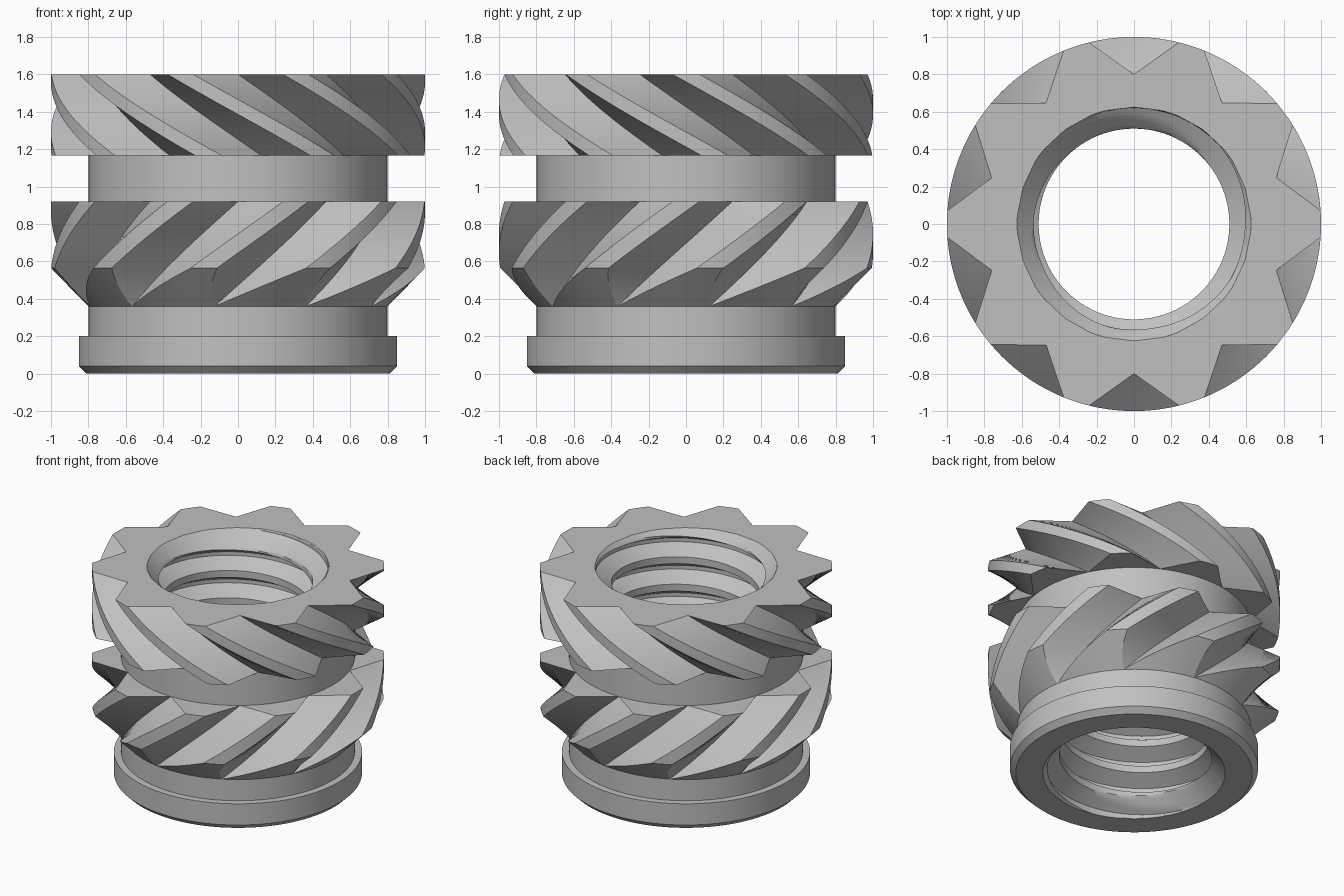
import bpy
import bmesh
from math import sin, cos, pi, radians, sqrt, atan2

cube = bpy.data.objects.get("Cube")
if cube:
    bpy.data.objects.remove(cube)

# Single metal colour
metal = bpy.data.materials.new("grey metal")
metal.use_nodes = True
GREY = (0.53, 0.53, 0.53, 1)
metal.diffuse_color = GREY
metal.node_tree.nodes["Principled BSDF"].inputs["Base Color"].default_value = GREY

HEIGHT = 1.6
CORE = 0.8           # neck radius and knurl root radius
BORE_MOUTH = 0.625
TEETH = 10
PITCH = 2 * pi / TEETH
TWIST = radians(45)


def skin(name, loops, closed=True, flip=False):
    """Bridge a stack of equal-length loops of points into a surface."""
    bm = bmesh.new()
    rows = [[bm.verts.new(p) for p in loop] for loop in loops]
    n = len(rows[0])
    for a, b in zip(rows, rows[1:]):
        for j in range(n if closed else n - 1):
            k = (j + 1) % n
            quad = [a[j], a[k], b[k], b[j]]
            bm.faces.new(quad[::-1] if flip else quad)
    bmesh.ops.remove_doubles(bm, verts=bm.verts, dist=1e-5)
    mesh = bpy.data.meshes.new(name)
    bm.to_mesh(mesh)
    bm.free()
    mesh.materials.append(metal)
    obj = bpy.data.objects.new(name, mesh)
    bpy.context.collection.objects.link(obj)
    bpy.ops.object.select_all(action="DESELECT")
    obj.select_set(True)
    bpy.context.view_layer.objects.active = obj
    bpy.ops.object.shade_smooth_by_angle(angle=radians(30))
    return obj


def polar(r, a, z):
    return (r * cos(a), r * sin(a), z)


def lathe(name, profile, n=120):
    return skin(name, [[polar(r, 2 * pi * i / n, z) for i in range(n)]
                       for r, z in profile])


def tooth_ring(radius, turn, z, arc=10):
    """Cross-section with V notches, trimmed to the given outer radius."""
    half = radians(13.9)
    dx, dy = cos(half) - CORE, sin(half)
    qa, qb, qc = dx * dx + dy * dy, 2 * CORE * dx, CORE ** 2 - radius ** 2
    t = (-qb + sqrt(qb * qb - 4 * qa * qc)) / (2 * qa)
    corner = atan2(t * dy, CORE + t * dx)
    ring = []
    for k in range(TEETH):
        start = pi / 2 + k * PITCH + turn
        ring.append(polar(CORE, start, z))
        for i in range(arc + 1):
            a = corner + (PITCH - 2 * corner) * i / arc
            ring.append(polar(radius, start + a, z))
    return ring


def flatten(ring, radius):
    """Same angles as a ring, moved onto a circle, for the end caps."""
    return [polar(radius, atan2(y, x), z) for x, y, z in ring]


def knurl(name, z0, z1, direction, inner_top, chamfer_top=None, steps=33):
    rings = []
    for i in range(steps + 1):
        z = z0 + (z1 - z0) * i / steps
        radius = 1.0
        if chamfer_top and z < chamfer_top:
            radius = CORE + (1 - CORE) * (z - z0) / (chamfer_top - z0)
        rings.append(tooth_ring(radius, direction * TWIST * (z1 - z) / (z1 - z0), z))
    top = flatten(rings[-1], inner_top)
    bottom = [] if chamfer_top else [flatten(rings[0], CORE)]
    return skin(name, bottom + rings + [top])


# Pilot flange with neck, and the plain waist between the knurls
lathe("pilot_flange", [(BORE_MOUTH, 0), (0.81, 0), (0.85, 0.04), (0.85, 0.2),
                       (CORE, 0.2), (CORE, 0.36)])
lathe("waist", [(CORE, 0.92), (CORE, 1.165)])

# Opposed helical knurls
knurl("lower_knurl", 0.36, 0.92, -1, CORE, chamfer_top=0.564)
knurl("upper_knurl", 1.165, HEIGHT, 1, BORE_MOUTH)

# Threaded bore with a countersink at each end
LEAD = 0.207
THREAD = [(0, 0.62), (0.0635, 0.51), (0.1155, 0.51), (0.179, 0.62), (LEAD, 0.62)]
SUB = 4
turn_points = []
for (za, ra), (zb, rb) in zip(THREAD, THREAD[1:]):
    for s in range(SUB):
        f = s / SUB
        turn_points.append((za + (zb - za) * f, ra + (rb - ra) * f))

SIDES = 96
phase = radians(80)
columns = []
for i in range(SIDES + 1):
    angle = 2 * pi * i / SIDES
    column = []
    for k in range(-10, 3):
        base = HEIGHT + LEAD * ((angle - phase) / (2 * pi) + k)
        for dz, r in turn_points:
            z = min(max(base + dz, 0), HEIGHT)
            sink = BORE_MOUTH - min(z, HEIGHT - z)
            if z in (0, HEIGHT):
                r = BORE_MOUTH
            column.append(polar(max(r, sink), angle, z))
    columns.append(column)
skin("threaded_bore", columns, closed=False)
